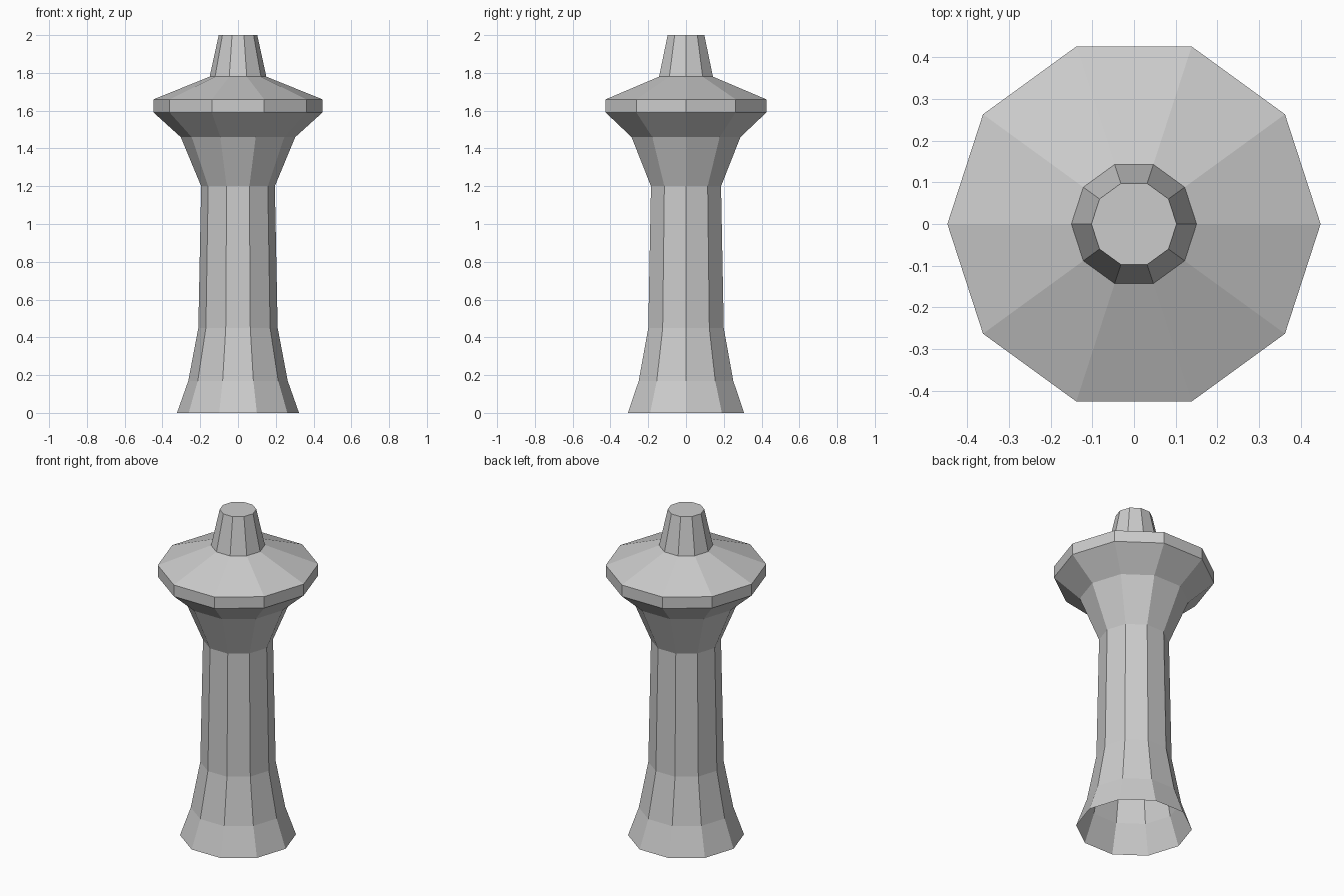
import bpy
import bmesh
import math

cube = bpy.data.objects.get("Cube")
if cube:
    bpy.data.objects.remove(cube, do_unlink=True)

SIDES = 10

stone = bpy.data.materials.new("plain_grey")
stone.use_nodes = True
GREY = (0.6, 0.6, 0.6, 1.0)
stone.diffuse_color = GREY
stone.node_tree.nodes["Principled BSDF"].inputs["Base Color"].default_value = GREY


def lathe(name, profile, cap_top=False):
    """Turn a (radius, height) profile into a faceted, open-ended shell."""
    bm = bmesh.new()
    rings = []
    for radius, height in profile:
        rings.append([bm.verts.new((radius * math.cos(math.tau * i / SIDES),
                                    radius * math.sin(math.tau * i / SIDES),
                                    height)) for i in range(SIDES)])
    for low, high in zip(rings, rings[1:]):
        for i in range(SIDES):
            j = (i + 1) % SIDES
            bm.faces.new((low[i], low[j], high[j], high[i]))
    if cap_top:
        bm.faces.new(rings[-1])
    mesh = bpy.data.meshes.new(name)
    bm.to_mesh(mesh)
    bm.free()
    mesh.materials.append(stone)
    obj = bpy.data.objects.new(name, mesh)
    bpy.context.collection.objects.link(obj)
    return obj


# Flared foot, open underneath
lathe("tower_foot", [(0.323, 0), (0.263, 0.17), (0.21, 0.45)])
# Slightly tapering shaft
lathe("tower_shaft", [(0.21, 0.45), (0.195, 1.2)])
# Widening collar under the gallery
lathe("flared_collar", [(0.195, 1.2), (0.303, 1.46), (0.447, 1.59)])
# Upright rim band
lathe("rim_band", [(0.447, 1.59), (0.447, 1.66)])
# Shallow roof
lathe("sloped_roof", [(0.447, 1.66), (0.15, 1.78)])
# Tapered stub with a flat closed top
lathe("top_spire", [(0.15, 1.78), (0.102, 2.0)], cap_top=True)
